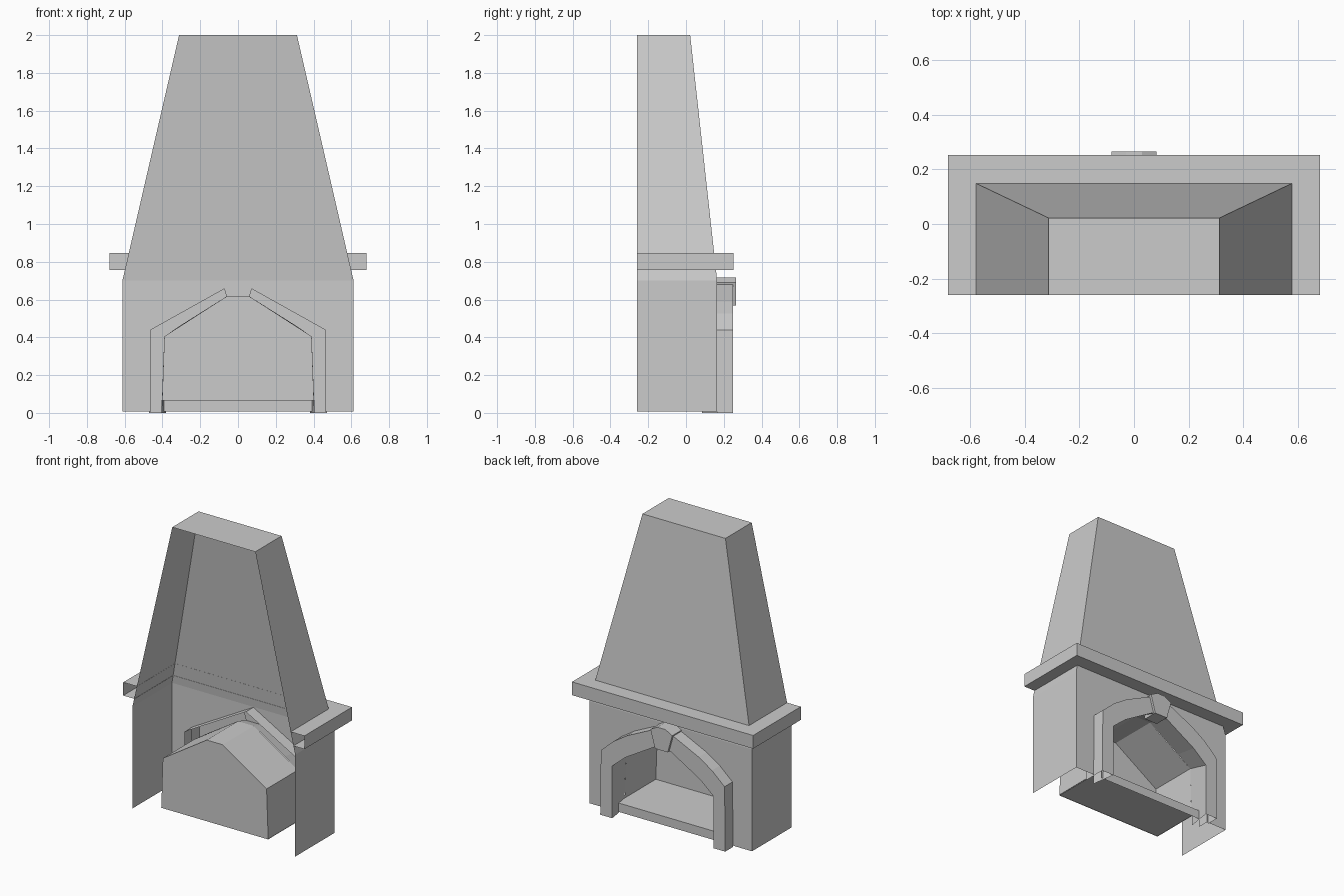
import bpy, bmesh

if "Cube" in bpy.data.objects:
    bpy.data.objects.remove(bpy.data.objects["Cube"])


def make(name, polys):
    """Object from a list of polygons (point lists), welded together."""
    bm = bmesh.new()
    for p in polys:
        bm.faces.new([bm.verts.new(v) for v in p])
    bmesh.ops.remove_doubles(bm, verts=bm.verts, dist=0.0005)
    bmesh.ops.recalc_face_normals(bm, faces=bm.faces)
    me = bpy.data.meshes.new(name)
    bm.to_mesh(me)
    bm.free()
    ob = bpy.data.objects.new(name, me)
    bpy.context.collection.objects.link(ob)
    return ob


def full(half):
    """Mirror a right-hand (x, z) profile into a complete left-to-right one."""
    pts = half + [(-x, z) for x, z in reversed(half)]
    return [p for i, p in enumerate(pts) if i == 0 or p != pts[i - 1]]


def at(profile, y):
    return [(x, y, z) for x, z in profile]


def loft(a, b, closed=False):
    n = len(a)
    return [[a[i], a[(i + 1) % n], b[(i + 1) % n], b[i]]
            for i in range(n if closed else n - 1)]


BACK, WALL, BOX, FRONT = -0.26, 0.165, 0.085, 0.25

# Profiles (right half, bottom to top)
hole = full([(0.46, 0.008), (0.46, 0.44), (0, 0.697)])
outer = full([(0.47, 0), (0.465, 0.44), (0.37, 0.525), (0.27, 0.59), (0.07, 0.685)])
inner = full([(0.38, 0), (0.38, 0.355), (0.28, 0.44), (0.06, 0.57)])
liner = full([(0.405, 0), (0.39, 0.405), (0.29, 0.472), (0.06, 0.617)])


def u_path(hx, y, z):
    return [(hx, BACK, z), (hx, y, z), (-hx, y, z), (-hx, BACK, z)]


# Body and hood, open towards the wall behind
low, mid, top = u_path(0.612, WALL, 0.008), u_path(0.612, WALL, 0.7), u_path(0.312, 0.022, 2.0)
sides = loft(low, mid)
breast = [low[2], mid[2], mid[1], low[1]] + at(hole, WALL)
make("chimney_body", [sides[0], sides[2], breast])
make("chimney_hood", loft(mid, top) + [top])

# Mantel shelf wrapped around three sides, open at the back ends
m_in_lo, m_in_hi = u_path(0.597, 0.157, 0.757), u_path(0.577, 0.148, 0.847)
m_out_lo, m_out_hi = u_path(0.681, 0.252, 0.757), u_path(0.681, 0.252, 0.847)
make("mantel_shelf", loft(m_in_lo, m_out_lo) + loft(m_out_lo, m_out_hi) + loft(m_out_hi, m_in_hi))

# Arch surround: hollow, with front faces, outer edge and reveal
arch = []
fo, fi = at(outer, FRONT), at(inner, FRONT)
# front band: legs, then one quad per bend of the outer curve
k = [0, 1, 2, 2, 3, 4, 5, 5, 6, 7]
for i in range(len(fo) - 1):
    f = [fo[i], fo[i + 1], fi[k[i + 1]]]
    if k[i] != k[i + 1]:
        f.append(fi[k[i]])
    arch.append(f)
arch += loft(fo, at(outer, WALL))
arch += loft(fi, at(liner, BOX))
make("arch_surround", arch)
make("arch_sleeve", loft(at(hole, BOX), at(hole, WALL)))

# Keystone
key = full([(0.048, 0.568), (0.082, 0.69), (0.03, 0.718)])
ka, kb = at(key, WALL), at(key, 0.265)
make("keystone", loft(ka, kb, True) + [ka, kb])

# Firebox lining
box = full([(0.402, 0.065), (0.39, 0.405), (0.06, 0.617)])
ba, bb = at(box, -0.25), at(box, BOX)
make("firebox", loft(ba, bb) + [ba])

# Hearth floor with front riser
hw = 0.405
make("hearth", [
    [(-hw, -0.25, 0.068), (hw, -0.25, 0.068), (hw, WALL, 0.068), (-hw, WALL, 0.068)],
    [(-hw, WALL, 0.068), (hw, WALL, 0.068), (hw, WALL, 0.008), (-hw, WALL, 0.008)]])
